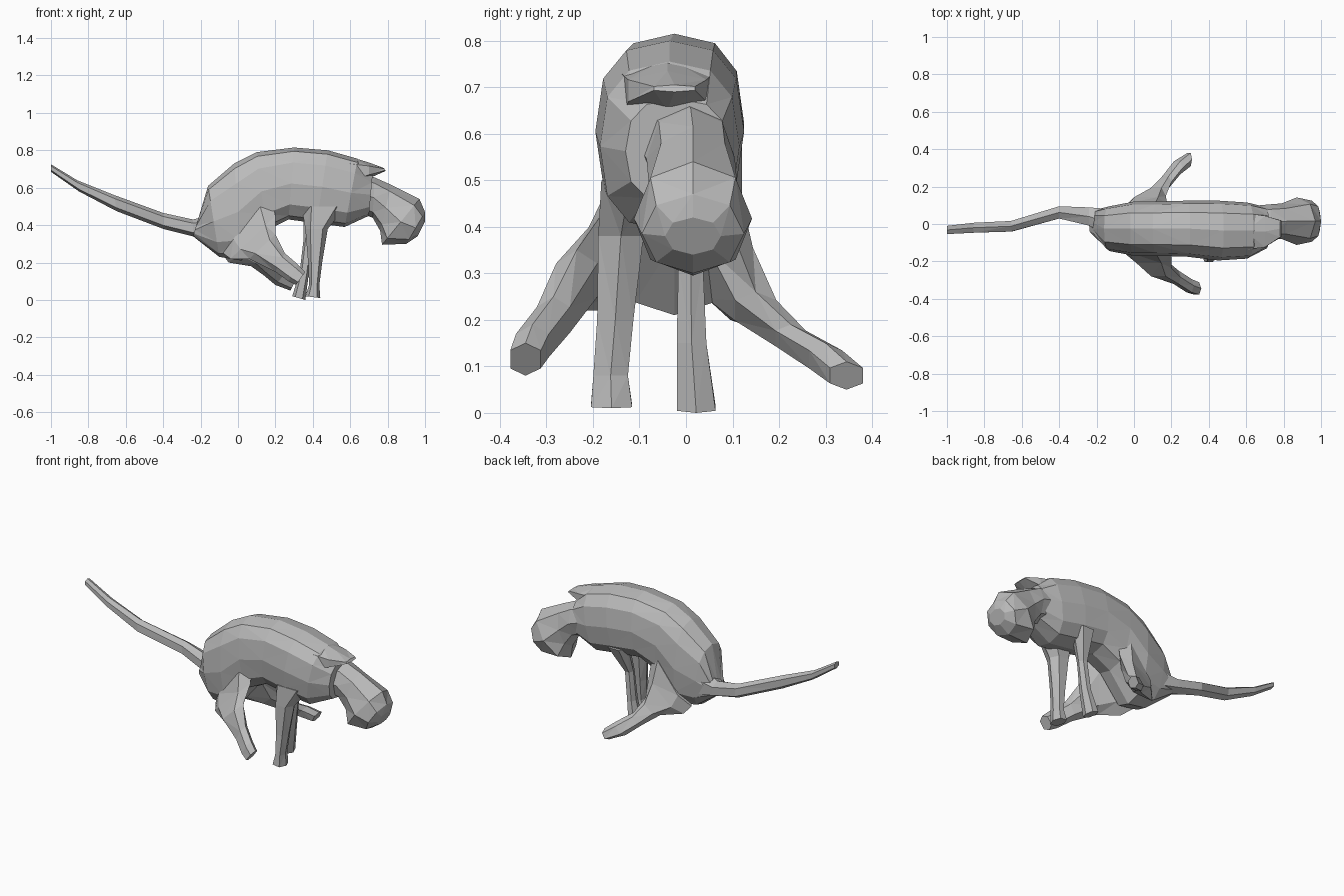
import bpy
import bmesh
import math
from mathutils import Vector

old = bpy.data.objects.get("Cube")
if old:
    bpy.data.objects.remove(old, do_unlink=True)

# Single flat colour
grey = bpy.data.materials.new("plain_grey")
grey.use_nodes = True
COLOUR = (0.5, 0.5, 0.5, 1)
grey.diffuse_color = COLOUR
grey.node_tree.nodes["Principled BSDF"].inputs["Base Color"].default_value = COLOUR


def rounded(value, power):
    """Push a cosine or sine outwards for a fuller cross-section."""
    return math.copysign(abs(value) ** power, value)


def loft(name, stations, sides=8, power=0.85):
    """Skin faceted rings; a station is (low x, low z, high x, high z, centre y, half width)."""
    bm = bmesh.new()
    rings = []
    for low_x, low_z, high_x, high_z, centre_y, half_width in stations:
        low = Vector((low_x, centre_y, low_z))
        high = Vector((high_x, centre_y, high_z))
        middle, reach = (low + high) / 2, (high - low) / 2
        across = Vector((0, half_width, 0))
        ring = []
        for i in range(sides):
            angle = math.tau * i / sides
            offset = reach * rounded(math.cos(angle), power)
            offset += across * rounded(math.sin(angle), power)
            ring.append(bm.verts.new(middle + offset))
        rings.append(ring)
    # Side faces between neighbouring rings, then both end caps
    for near, far in zip(rings, rings[1:]):
        for i in range(sides):
            j = (i + 1) % sides
            bm.faces.new((near[i], near[j], far[j], far[i]))
    bm.faces.new(rings[0])
    bm.faces.new(rings[-1])
    bmesh.ops.triangulate(bm, faces=bm.faces[:])
    bmesh.ops.recalc_face_normals(bm, faces=bm.faces[:])
    mesh = bpy.data.meshes.new(name)
    bm.to_mesh(mesh)
    bm.free()
    mesh.materials.append(grey)
    part = bpy.data.objects.new(name, mesh)
    bpy.context.collection.objects.link(part)
    return part


# Arched body, from the tail root to the neck
loft("body", [
    (-.24, .34, -.22, .41, .01, .06),
    (-.1, .23, -.16, .61, -.025, .12),
    (.02, .21, -.02, .73, -.025, .145),
    (.15, .37, .1, .79, -.025, .145),
    (.27, .43, .3, .815, -.025, .15),
    (.42, .41, .48, .8, -.035, .16),
    (.57, .39, .64, .755, -.035, .15),
    (.7, .45, .72, .675, -.02, .11),
], sides=12, power=0.78)

# Scruff overhanging the neck
loft("scruff", [
    (.6, .6, .6, .765, -.04, .11),
    (.7, .65, .7, .735, -.04, .095),
    (.79, .69, .78, .705, -.025, .05),
], sides=6)

# Lowered head with a blunt muzzle
loft("head", [
    (.66, .46, .68, .67, .0, .1),
    (.72, .44, .73, .655, .01, .095),
    (.76, .37, .82, .615, .015, .095),
    (.77, .295, .97, .54, .015, .127),
    (.9, .3, 1, .47, .015, .11),
    (.96, .34, 1, .42, .015, .06),
], power=0.95)

# Long tail, rising backwards
loft("tail", [
    (-.12, .3, -.12, .46, .0, .09),
    (-.24, .34, -.24, .43, .04, .055),
    (-.4, .38, -.4, .465, .062, .037),
    (-.65, .475, -.66, .56, -.012, .032),
    (-.85, .58, -.86, .64, -.02, .03),
    (-1, .685, -1, .725, -.032, .025),
], sides=6)

# Front legs
loft("front_right_leg", [
    (.34, .5, .58, .5, -.12, .07),
    (.36, .38, .48, .38, -.14, .055),
    (.375, .2, .45, .2, -.152, .044),
    (.38, .08, .435, .08, -.162, .042),
    (.36, .02, .44, .01, -.16, .05),
], sides=6)
loft("front_left_leg", [
    (.35, .48, .48, .48, .06, .06),
    (.35, .32, .4, .32, .01, .03),
    (.33, .15, .38, .15, .012, .036),
    (.29, .02, .36, 0, .022, .047),
], sides=6)

# Hind legs, splayed outwards and reaching forwards
loft("hind_right_leg", [
    (-.08, .25, .17, .59, -.1, .06),
    (-.04, .22, .2, .45, -.165, .05),
    (.06, .22, .2, .35, -.235, .05),
    (.2, .15, .25, .25, -.285, .04),
    (.27, .1, .32, .19, -.33, .04),
    (.31, .08, .36, .15, -.345, .037),
], sides=6)
loft("hind_left_leg", [
    (-.08, .24, .17, .56, .06, .06),
    (-.05, .2, .18, .4, .095, .055),
    (.07, .18, .17, .26, .15, .05),
    (.14, .13, .2, .19, .225, .037),
    (.2, .08, .26, .15, .3, .04),
    (.28, .05, .31, .11, .345, .04),
], sides=6)
